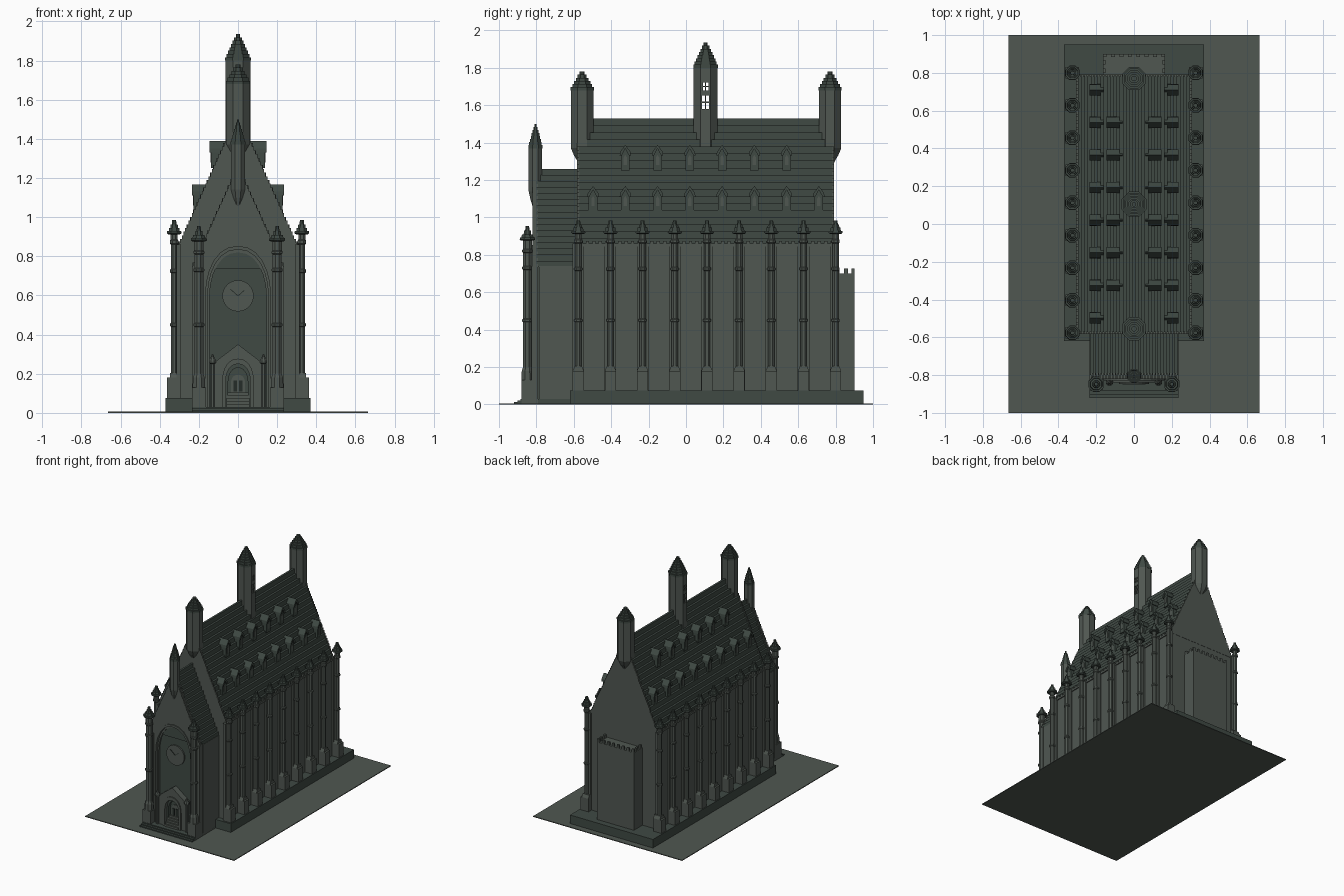
import bpy, bmesh, math

if "Cube" in bpy.data.objects:
    bpy.data.objects.remove(bpy.data.objects["Cube"])

def material(name, rgb):
    m = bpy.data.materials.new(name)
    m.diffuse_color = (*rgb, 1)
    m.use_nodes = True
    m.node_tree.nodes["Principled BSDF"].inputs["Base Color"].default_value = m.diffuse_color
    return m

STONE = material("grey green stone", (0.080, 0.095, 0.083))
DARK = material("dark green slate", (0.050, 0.067, 0.057))
HAND = material("near black green", (0.018, 0.025, 0.021))

def finish(name, bm, *mats):
    bmesh.ops.recalc_face_normals(bm, faces=bm.faces)
    me = bpy.data.meshes.new(name)
    bm.to_mesh(me)
    bm.free()
    for m in mats:
        me.materials.append(m)
    ob = bpy.data.objects.new(name, me)
    bpy.context.collection.objects.link(ob)
    return ob

def prism(name, pts, axis, a, b, mat):
    """Extrude a 2D outline (u, z) along the x or y axis from a to b."""
    bm = bmesh.new()
    put = (lambda u, z: (a, u, z)) if axis == 'x' else (lambda u, z: (u, a, z))
    f = bm.faces.new([bm.verts.new(put(u, z)) for u, z in pts])
    new = bmesh.ops.extrude_face_region(bm, geom=[f])['geom']
    d = (b - a, 0, 0) if axis == 'x' else (0, b - a, 0)
    bmesh.ops.translate(bm, vec=d, verts=[v for v in new if isinstance(v, bmesh.types.BMVert)])
    return finish(name, bm, mat)

def box(name, x0, x1, y0, y1, z0, z1, mat):
    return prism(name, [(x0, z0), (x1, z0), (x1, z1), (x0, z1)], 'y', y0, y1, mat)

def lathe(name, prof, x, y, mat, n=8):
    """Eight-sided turned solid from (half width, z) pairs."""
    bm = bmesh.new()
    k = 1 / math.cos(math.pi / n)
    rings = [[bm.verts.new((x + r * k * math.cos(math.pi * (2 * i + 1) / n),
                            y + r * k * math.sin(math.pi * (2 * i + 1) / n), z))
              for i in range(n)] for r, z in prof]
    for p, q in zip(rings, rings[1:]):
        for i in range(n):
            bm.faces.new((p[i], p[(i + 1) % n], q[(i + 1) % n], q[i]))
    bm.faces.new(rings[0])
    bm.faces.new(rings[-1])
    return finish(name, bm, mat)

def stepped_cap(name, x, y, r, z0, z1, n, mat):
    prof = []
    for i in range(n):
        ri = r * (1 - i / n) ** 0.85
        prof += [(ri, z0 + (z1 - z0) * i / n), (ri, z0 + (z1 - z0) * (i + 1) / n)]
    return lathe(name, prof, x, y, mat)

def gable(w, z0, z1, n):
    """Stair-stepped gable outline."""
    right = []
    for i in range(n):
        x = w * (1 - (i + 0.5) / n)
        right += [(x, z0 + (z1 - z0) * i / n), (x, z0 + (z1 - z0) * (i + 1) / n)]
    return right + [(-x, z) for x, z in reversed(right)]

def arch(w, z0, spring, apex, n=6):
    """Pointed arch from lower left over the apex to lower right."""
    left = [(-w * math.cos(math.pi / 2 * i / n) ** 0.9 if i < n else 0,
             spring + (apex - spring) * math.sin(math.pi / 2 * i / n)) for i in range(n + 1)]
    return [(-w, z0)] + left + [(-x, z) for x, z in reversed(left[:-1])] + [(w, z0)]

def band(outer, inner):
    return outer + inner[::-1]

# ground, plinth, front steps
box("ground_slab", -.665, .665, -1, 1, 0, .006, STONE)
box("plinth", -.37, .37, -.62, .95, .003, .075, DARK)
for i in range(3):
    box("front_step", -.235, .235, -.92 + .018 * i, -.6, .003, .014 + .008 * i, DARK)

# main hall with stepped roof and gable walls
box("hall_walls", -.30, .30, -.58, .79, .07, .855, STONE)
prism("hall_roof", gable(.305, .85, 1.53, 18), 'y', -.572, .782, DARK)
prism("front_gable", gable(.308, .85, 1.53, 36), 'y', -.582, -.57, STONE)
prism("rear_gable", gable(.308, .85, 1.53, 36), 'y', .78, .792, STONE)

# rear annexe with battlements
box("rear_annexe", -.165, .165, .78, .90, .07, .70, STONE)
for i in range(8):
    x = -.165 + i * .0443
    box("annexe_merlon", x, x + .02, .885, .90, .695, .727, STONE)
for s in (-1, 1):
    for y in (.80, .845):
        box("annexe_side_merlon", s * .1575 - .0075, s * .1575 + .0075, y, y + .022, .695, .727, STONE)

bays = [.80 - .172 * i for i in range(9)]
for s in (-1, 1):
    # buttress shafts with bases, rings and pinnacles
    for y in bays:
        x = s * .326
        a, b = sorted((s * .29, s * .362))
        box("buttress_base", a, b, y - .03, y + .03, .07, .18, STONE)
        prism("buttress_base_slope", [(y - .03, .18), (y + .03, .18), (y + .019, .205), (y - .019, .205)],
              'x', s * .29, s * .348, STONE)
        a, b = sorted((s * .29, s * .313))
        box("buttress_pier", a, b, y - .031, min(y + .031, .805), .07, .86, STONE)
        lathe("buttress_shaft", [(.017, .19), (.017, .44), (.022, .445), (.022, .455), (.017, .46),
              (.017, .715), (.022, .72), (.022, .73), (.017, .735), (.017, .86), (.022, .865),
              (.022, .88), (.018, .885), (.018, .92)], x, y, STONE)
        lathe("pinnacle", [(.03, .912), (.038, .918), (.036, .928), (.028, .928), (.026, .945), (.02, .945),
              (.018, .962), (.012, .962), (.01, .985)], x, y, DARK)
    # wall parapet
    a, b = sorted((s * .292, s * .308))
    box("parapet_course", a, b, -.575, .79, .845, .86, STONE)
    for i in range(40):
        y = -.57 + i * .0344
        box("parapet_merlon", a, b, y, y + .018, .858, .875, STONE)
    # two rows of dormers
    for face, z, ys in ((.137, 1.25, range(1, 7)), (.227, 1.03, range(0, 8))):
        for i in ys:
            y = -.497 + .1725 * i
            prism("dormer", [(y - .023, z), (y + .023, z), (y + .023, z + .09), (y, z + .125), (y - .023, z + .09)],
                  'x', s * (face - .08), s * face, DARK)
            prism("dormer_roof", [(y - .03, z + .08), (y - .02, z + .08), (y, z + .118), (y + .02, z + .08),
                  (y + .03, z + .08), (y + .028, z + .1), (y, z + .138), (y - .028, z + .1)],
                  'x', s * (face - .075), s * (face + .009), DARK)
            prism("dormer_window", [(y - .009, z + .03), (y + .009, z + .03), (y + .009, z + .07),
                  (y, z + .085), (y - .009, z + .07)], 'x', s * (face - .002), s * (face + .003), STONE)

# ridge turrets
def turret(name, y, r, low, z0, z1, top, tiers):
    body = lathe(name, [(r * .15, low), (r * .4, low + (z0 - low) * .4), (r * .75, low + (z0 - low) * .7),
                        (r, z0), (r, z1)], 0, y, STONE)
    stepped_cap(name + "_cap", 0, y, r * 1.03, z1, top, tiers, DARK)
    return body

turret("front_turret", -.555, .06, 1.25, 1.37, 1.68, 1.78, 6)
turret("rear_turret", .77, .06, 1.25, 1.37, 1.68, 1.78, 6)
lantern = turret("lantern_tower", .105, .064, 1.25, 1.37, 1.80, 1.935, 8)
turret("porch_turret", -.805, .036, 1.0, 1.14, 1.37, 1.50, 8)

# see-through lantern windows
for z0, z1, w in ((1.58, 1.613, .016), (1.62, 1.652, .016), (1.68, 1.697, .011), (1.703, 1.722, .011)):
    for s in (-1, 1):
        c = .105 + s * (w / 2 + .003)
        cut = box("lantern_window_cutter", -.2, .2, c - w / 2, c + w / 2, z0, z1, STONE)
        cut.hide_render = True
        cut.hide_viewport = True
        mod = lantern.modifiers.new("window", 'BOOLEAN')
        mod.operation, mod.object, mod.solver = 'DIFFERENCE', cut, 'EXACT'

# entrance porch with dark arched recess
box("porch_walls", -.235, .235, -.785, -.57, .003, .74, STONE)
prism("porch_roof", gable(.24, .735, 1.26, 16), 'y', -.80, -.57, DARK)
box("recess_wall", -.17, .17, -.79, -.78, .003, .85, DARK)
ga = gable(.24, .735, 1.262, 32)
half = len(ga) // 2
inner = arch(.155, .003, .60, .835)
prism("porch_front_wall", [(.235, .003)] + ga + [(-.235, .003)] + inner, 'y', -.82, -.79, STONE)
prism("recess_moulding", band(arch(.168, .003, .605, .853), arch(.155, .003, .60, .835)), 'y', -.828, -.815, STONE)
prism("recess_inner_moulding", band(arch(.156, .003, .60, .836), arch(.145, .003, .595, .82)), 'y', -.805, -.79, STONE)

# clock face and hands
bm = bmesh.new()
bmesh.ops.create_cone(bm, cap_ends=True, segments=24, radius1=.08, radius2=.08, depth=.012)
clock = finish("clock_face", bm, STONE)
clock.rotation_euler = (math.pi / 2, 0, 0)
clock.location = (0, -.795, .598)
for dx, dz in ((-.04, .035), (.032, .028)):
    prism("clock_hand", [(-.003, .598), (.003, .598), (dx + .003, .598 + dz), (dx - .003, .598 + dz)],
          'y', -.804, -.800, HAND)

# gabled doorway with nested arches, window and stairs
prism("doorway_gable", [(.125, .003), (.125, .255), (0, .35), (-.125, .255), (-.125, .003)]
      + arch(.078, .003, .17, .275), 'y', -.838, -.79, STONE)
prism("doorway_arch", band(arch(.08, .003, .17, .277), arch(.062, .003, .165, .25)), 'y', -.846, -.79, STONE)
prism("doorway_inner_arch", band(arch(.063, .003, .165, .252), arch(.05, .003, .16, .23)), 'y', -.815, -.79, DARK)
prism("door", arch(.036, .1, .155, .195), 'y', -.797, -.789, STONE)
for x in (-.014, .014):
    box("door_opening", x - .009, x + .009, -.801, -.796, .11, .165, HAND)
for i in range(6):
    box("door_stair", -.06, .06, -.862 + .011 * i, -.79, .003, .03 + .015 * i, STONE)

for s in (-1, 1):
    # small pinnacles beside the doorway
    lathe("doorway_pinnacle", [(.011, .003), (.011, .25), (.018, .255), (.018, .268), (.009, .285), (.003, .3)],
          s * .13, -.838, STONE)
    # free-standing shafts in front of the porch
    x, y = s * .2, -.848
    box("porch_shaft_base", x - .036, x + .036, -.88, -.81, .003, .13, STONE)
    lathe("porch_shaft", [(.032, .13), (.03, .18), (.023, .2), (.023, .44), (.028, .445), (.028, .455), (.023, .46),
          (.023, .72), (.028, .725), (.028, .735), (.023, .74), (.023, .81), (.028, .815), (.028, .825),
          (.024, .83), (.024, .885)], x, y, STONE)
    lathe("porch_pinnacle", [(.034, .876), (.041, .882), (.04, .893), (.032, .893), (.029, .91), (.02, .91),
          (.018, .93), (.012, .93), (.009, .955)], x, y, DARK)
    a, b = sorted((s * .175, s * .235))
    box("porch_pier", a, b, -.826, -.80, .003, .74, STONE)
